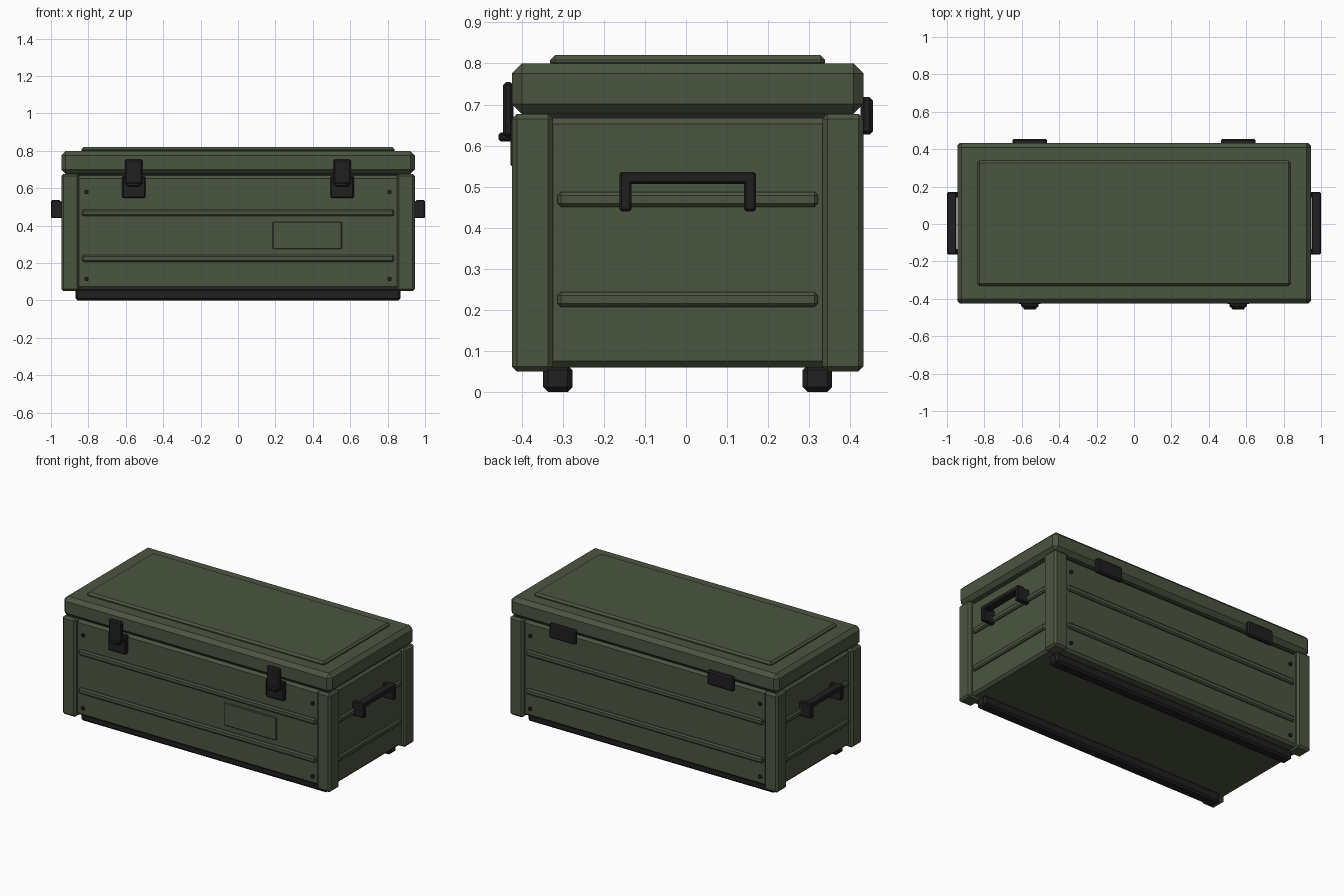
import bpy
import bmesh
from math import pi
from mathutils import Matrix

cube = bpy.data.objects.get("Cube")
if cube:
    bpy.data.objects.remove(cube, do_unlink=True)


def make_material(name, color):
    mat = bpy.data.materials.new(name)
    mat.use_nodes = True
    mat.diffuse_color = color
    mat.node_tree.nodes["Principled BSDF"].inputs["Base Color"].default_value = color
    return mat


GREEN = make_material("olive green", (0.07, 0.09, 0.052, 1))
BLACK = make_material("black hardware", (0.014, 0.014, 0.015, 1))
MID = 0.004  # depth centre of the case


def finish(name, bm, mat):
    mesh = bpy.data.meshes.new(name)
    bm.to_mesh(mesh)
    bm.free()
    mesh.materials.append(mat)
    obj = bpy.data.objects.new(name, mesh)
    bpy.context.collection.objects.link(obj)
    return obj


def box(name, x, y, z, mat=GREEN, bevel=0.01):
    """Chamfered box from (min, max) ranges on each axis."""
    bm = bmesh.new()
    bmesh.ops.create_cube(bm, size=1)
    ranges = [sorted(r) for r in (x, y, z)]
    for v in bm.verts:
        for i, (lo, hi) in enumerate(ranges):
            v.co[i] = lo if v.co[i] < 0 else hi
    if bevel:
        bmesh.ops.bevel(bm, geom=bm.edges[:], offset=bevel, segments=1,
                        affect='EDGES', clamp_overlap=True)
    return finish(name, bm, mat)


def span(centre, half):
    return centre - half, centre + half


def rivet(name, x, y, z):
    bm = bmesh.new()
    turn = Matrix.Translation((x, y, z)) @ Matrix.Rotation(pi / 2, 4, 'X')
    bmesh.ops.create_cone(bm, cap_ends=True, segments=12, radius1=0.012,
                          radius2=0.012, depth=0.018, matrix=turn)
    finish(name, bm, BLACK)


# Case body, seal and lid
box("body", (-0.92, 0.92), span(MID, 0.405), (0.06, 0.667), bevel=0.015)
box("lid_seal", (-0.89, 0.89), span(MID, 0.38), (0.65, 0.69), BLACK, 0)
box("lid", (-0.945, 0.945), span(MID, 0.428), (0.677, 0.80), bevel=0.024)
box("lid_panel", (-0.838, 0.838), span(MID, 0.335), (0.79, 0.82), bevel=0.012)

# Corner posts
for sx, side in ((-1, "right"), (1, "left")):
    for sy, end in ((-1, "front"), (1, "back")):
        box(f"corner_post_{end}_{side}", (sx * 0.85, sx * 0.945),
            (MID + sy * 0.328, MID + sy * 0.428), (0.05, 0.677), bevel=0.012)

# Stiffening ribs on all four walls
for z, level in ((0.225, "lower"), (0.469, "upper")):
    for s, end, side in ((-1, "front", "right"), (1, "back", "left")):
        box(f"rib_{level}_{end}", (-0.835, 0.835),
            (MID + s * 0.395, MID + s * 0.42), span(z, 0.018), bevel=0.008)
        box(f"rib_{level}_{side}", (s * 0.91, s * 0.935),
            span(MID, 0.317), span(z, 0.018), bevel=0.008)

# Rivets near the corners of the front and back walls
for sx, side in ((-1, "right"), (1, "left")):
    for sy, end in ((-1, "front"), (1, "back")):
        for z, level in ((0.115, "lower"), (0.58, "upper")):
            rivet(f"rivet_{level}_{end}_{side}", sx * 0.81, MID + sy * 0.405, z)

# Blank plate on the front
box("front_plate", (0.185, 0.555), (-0.409, -0.395), (0.275, 0.42), bevel=0.004)

for s, side in ((-1, "right"), (1, "left")):
    # Front latches
    x = s * 0.557
    box(f"latch_base_{side}", span(x, 0.063), (-0.428, -0.39), (0.547, 0.665), BLACK, 0.007)
    box(f"latch_lever_{side}", span(x, 0.047), (-0.446, -0.42), (0.62, 0.755), BLACK, 0.008)
    box(f"latch_lip_{side}", span(x, 0.035), (-0.457, -0.42), (0.61, 0.632), BLACK, 0.006)

    # Back hinges
    box(f"hinge_{side}", span(x, 0.093), (0.425, 0.455), (0.627, 0.718), BLACK, 0.008)

    # End handles
    for sy, end in ((-1, "front"), (1, "back")):
        box(f"handle_leg_{end}_{side}", (s * 0.91, s),
            (MID + sy * 0.137, MID + sy * 0.166), (0.44, 0.53), BLACK, 0.005)
    box(f"handle_grip_{side}", (s * 0.95, s), span(MID, 0.166),
        (0.507, 0.536), BLACK, 0.005)

    # Skids under the case, one along the front and one along the back
    end = "front" if s < 0 else "back"
    box(f"skid_{end}", (-0.87, 0.87), span(MID + s * 0.316, 0.036),
        (0, 0.065), BLACK, 0.012)
